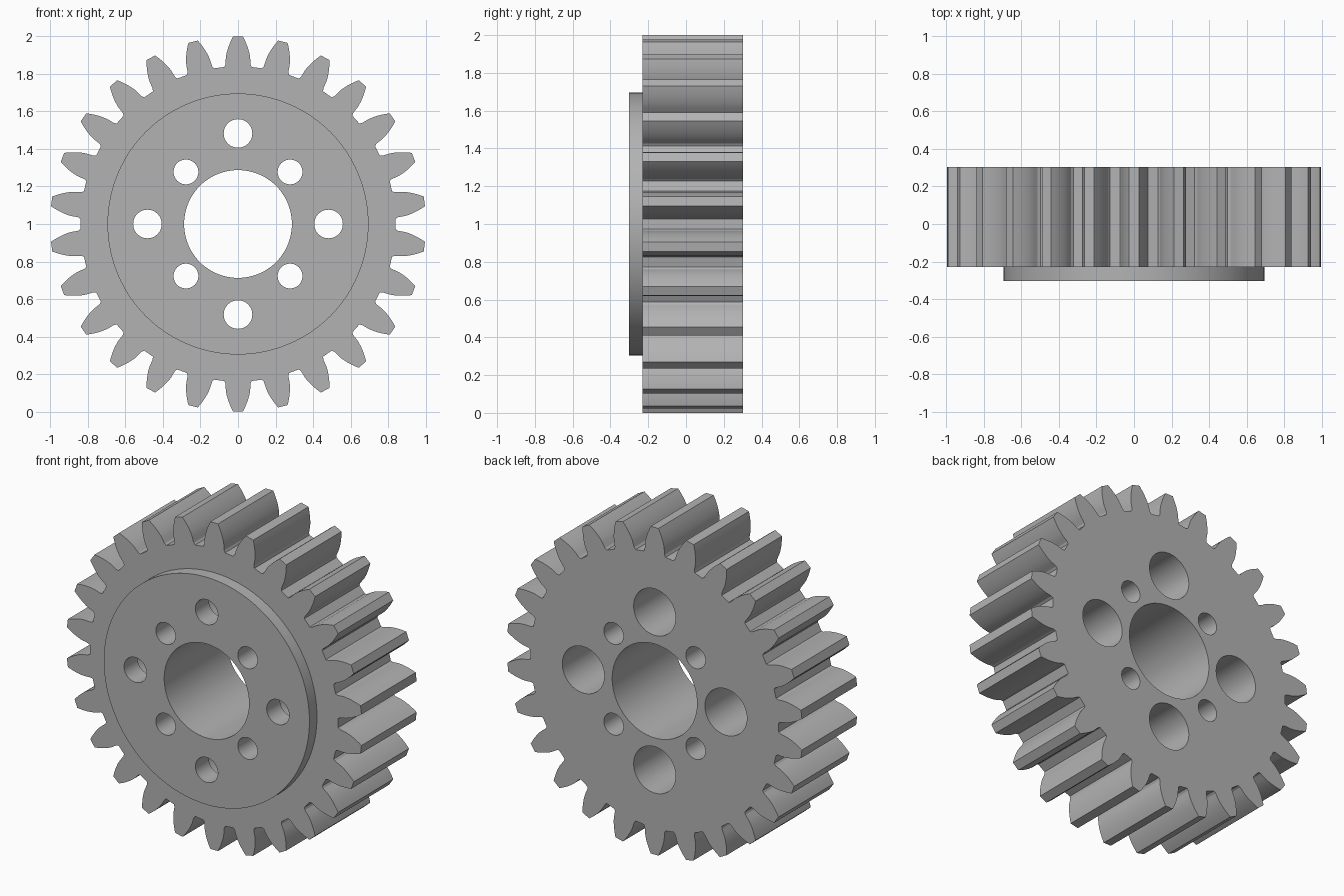
import bpy, bmesh, math
from mathutils import Matrix

if "Cube" in bpy.data.objects:
    bpy.data.objects.remove(bpy.data.objects["Cube"], do_unlink=True)

# One grey metal
steel = bpy.data.materials.new("grey_steel")
steel.use_nodes = True
GREY = (0.45, 0.45, 0.45, 1)
steel.diffuse_color = GREY
steel.node_tree.nodes["Principled BSDF"].inputs["Base Color"].default_value = GREY

TEETH = 26
TIP, PITCH, ROOT = 1.0, 13 / 14, 0.839
BASE = PITCH * math.cos(math.radians(20))
FRONT, SHOULDER, BACK = -0.303, -0.23, 0.303


def prism(name, outline, y0, y1):
    """Extrude an outline of (x, z) points along y."""
    bm = bmesh.new()
    face = bm.faces.new([bm.verts.new((x, y0, z)) for x, z in outline])
    moved = bmesh.ops.extrude_face_region(bm, geom=[face])["geom"]
    bmesh.ops.translate(bm, vec=(0, y1 - y0, 0),
                        verts=[v for v in moved if isinstance(v, bmesh.types.BMVert)])
    bmesh.ops.recalc_face_normals(bm, faces=bm.faces)
    mesh = bpy.data.meshes.new(name)
    bm.to_mesh(mesh)
    bm.free()
    mesh.materials.append(steel)
    obj = bpy.data.objects.new(name, mesh)
    bpy.context.collection.objects.link(obj)
    return obj


def circle(radius, cx=0, cz=1, n=64):
    return [(cx + radius * math.cos(math.tau * i / n),
             cz + radius * math.sin(math.tau * i / n)) for i in range(n)]


def involute(r):
    a = math.acos(min(1, BASE / r))
    return math.tan(a) - a


def combine(target, other, operation):
    mod = target.modifiers.new(other.name, 'BOOLEAN')
    mod.object, mod.operation, mod.solver = other, operation, 'EXACT'
    other.hide_render = True
    bpy.context.view_layer.objects.active = target
    bpy.ops.object.modifier_apply(modifier=mod.name)
    bpy.data.objects.remove(other, do_unlink=True)


# Involute tooth: root fillet, then the curved flank up to the tip
half_pitch = math.pi / 2 / TEETH + involute(PITCH)
flank = [(ROOT, 0.088), (0.852, 0.079)]
for i in range(9):
    r = BASE + (TIP - BASE) * i / 8
    flank.append((r, half_pitch - involute(r)))
tooth = [(r, -a) for r, a in flank] + [(r, a) for r, a in reversed(flank)]
outline = []
for k in range(TEETH):
    mid = math.pi / 2 + math.tau * k / TEETH
    outline += [(r * math.cos(mid + a), 1 + r * math.sin(mid + a)) for r, a in tooth]

# Toothed body with raised front boss
gear = prism("gear", outline, SHOULDER, BACK)
combine(gear, prism("front_boss", circle(0.695, n=128), FRONT, 0), 'UNION')

# Central bore
combine(gear, prism("bore", circle(0.287, n=96), -1, 1), 'DIFFERENCE')

# Bolt holes with wide counterbores from the back, and dowel holes between
for k in range(4):
    a = k * math.pi / 2
    x, z = 0.482 * math.cos(a), 1 + 0.482 * math.sin(a)
    combine(gear, prism("bolt_hole", circle(0.076, x, z), -1, 1), 'DIFFERENCE')
    combine(gear, prism("counterbore", circle(0.142, x, z), FRONT + 0.13, 1), 'DIFFERENCE')
    a += math.pi / 4
    x, z = 0.392 * math.cos(a), 1 + 0.392 * math.sin(a)
    combine(gear, prism("dowel_hole", circle(0.066, x, z), -1, 1), 'DIFFERENCE')

bpy.ops.object.select_all(action='DESELECT')
gear.select_set(True)
bpy.context.view_layer.objects.active = gear
bpy.ops.object.shade_smooth_by_angle(angle=math.radians(20))
